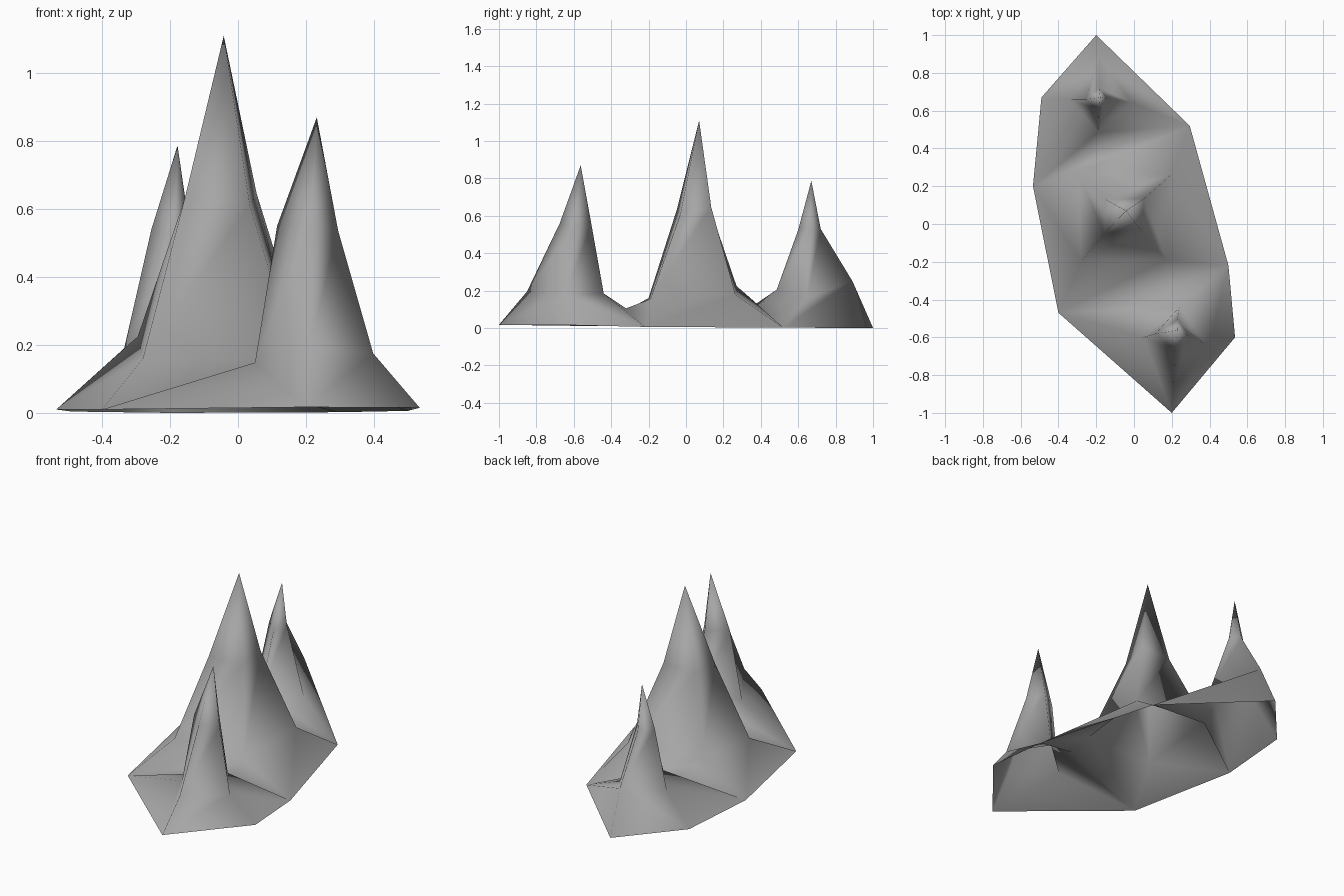
import bpy
import bmesh

cube = bpy.data.objects.get("Cube")
if cube:
    bpy.data.objects.remove(cube)

# Single stone colour
stone = bpy.data.materials.new("grey stone")
stone.use_nodes = True
colour = (0.38, 0.38, 0.38, 1)
stone.diffuse_color = colour
bsdf = stone.node_tree.nodes["Principled BSDF"]
bsdf.inputs["Base Color"].default_value = colour
bsdf.inputs["Roughness"].default_value = 0.8

bm = bmesh.new()


def ring(*points):
    return [bm.verts.new(p) for p in points]


def loft(lower, upper, flipped=()):
    """Join two four-sided rings; the flipped sides use the other diagonal."""
    count = len(lower)
    for i in range(count):
        j = (i + 1) % count
        a, b, c, d = lower[i], lower[j], upper[j], upper[i]
        if i in flipped:
            a, b, c, d = b, c, d, a
        bm.faces.new((a, b, c))
        bm.faces.new((a, c, d))


def peak(foot, low, mid, tip, flipped=()):
    """Four-sided spire: shared foot, flared skirt, steep shaft, point."""
    low, mid = ring(*low), ring(*mid)
    loft(foot, low, flipped)
    loft(low, mid)
    apex = bm.verts.new(tip)
    for i in range(4):
        bm.faces.new((mid[i], mid[(i + 1) % 4], apex))


def raise_saddle(a, b, position):
    """Lift the middle of the valley line between two rim corners."""
    saddle = bmesh.utils.edge_split(bm.edges.get((a, b)), a, 0.5)[1]
    saddle.co = position
    for face in list(saddle.link_faces):
        crest = next(v for v in face.verts if v not in (a, b, saddle))
        bmesh.utils.face_split(face, saddle, crest)


# Rim of the open base; neighbouring spires share its corners
front, front_left, left, right = ring(
    (0.20, -1.0, 0.017), (0.535, -0.6, 0.015), (0.5, -0.22, 0.006), (-0.4, -0.47, 0.01))
back_left, back, back_right, mid_right = ring(
    (0.295, 0.52, 0.002), (-0.2, 1.0, 0), (-0.49, 0.67, 0.004), (-0.535, 0.2, 0.01))

# Tall middle spire
peak([right, left, back_left, mid_right],
     [(-0.28, -0.2, 0.16), (0.17, -0.19, 0.155), (0.2, 0.265, 0.178), (-0.295, 0.27, 0.225)],
     [(-0.157, -0.05, 0.63), (0.035, -0.03, 0.61), (0.055, 0.135, 0.645), (-0.15, 0.13, 0.635)],
     (-0.042, 0.07, 1.11))

# Front spire
peak([front, front_left, left, right],
     [(0.21, -0.85, 0.195), (0.398, -0.645, 0.175), (0.24, -0.44, 0.185), (0.05, -0.6, 0.148)],
     [(0.215, -0.675, 0.56), (0.295, -0.595, 0.535), (0.23, -0.505, 0.55), (0.115, -0.58, 0.55)],
     (0.232, -0.563, 0.87), flipped=(1, 2, 3))

# Back spire
peak([mid_right, back_left, back, back_right],
     [(-0.19, 0.485, 0.205), (-0.015, 0.645, 0.155), (-0.185, 0.89, 0.25), (-0.335, 0.66, 0.19)],
     [(-0.185, 0.6, 0.525), (-0.142, 0.665, 0.54), (-0.185, 0.72, 0.53), (-0.255, 0.66, 0.54)],
     (-0.178, 0.67, 0.787), flipped=(0, 2, 3))

# Saddles between the spires
raise_saddle(right, left, (0.19, -0.32, 0.105))
raise_saddle(mid_right, back_left, (-0.19, 0.39, 0.12))

for face in bm.faces:
    face.smooth = True

mesh = bpy.data.meshes.new("rock_spires")
bm.to_mesh(mesh)
bm.free()
mesh.materials.append(stone)
rock = bpy.data.objects.new("rock_spires", mesh)
bpy.context.collection.objects.link(rock)
